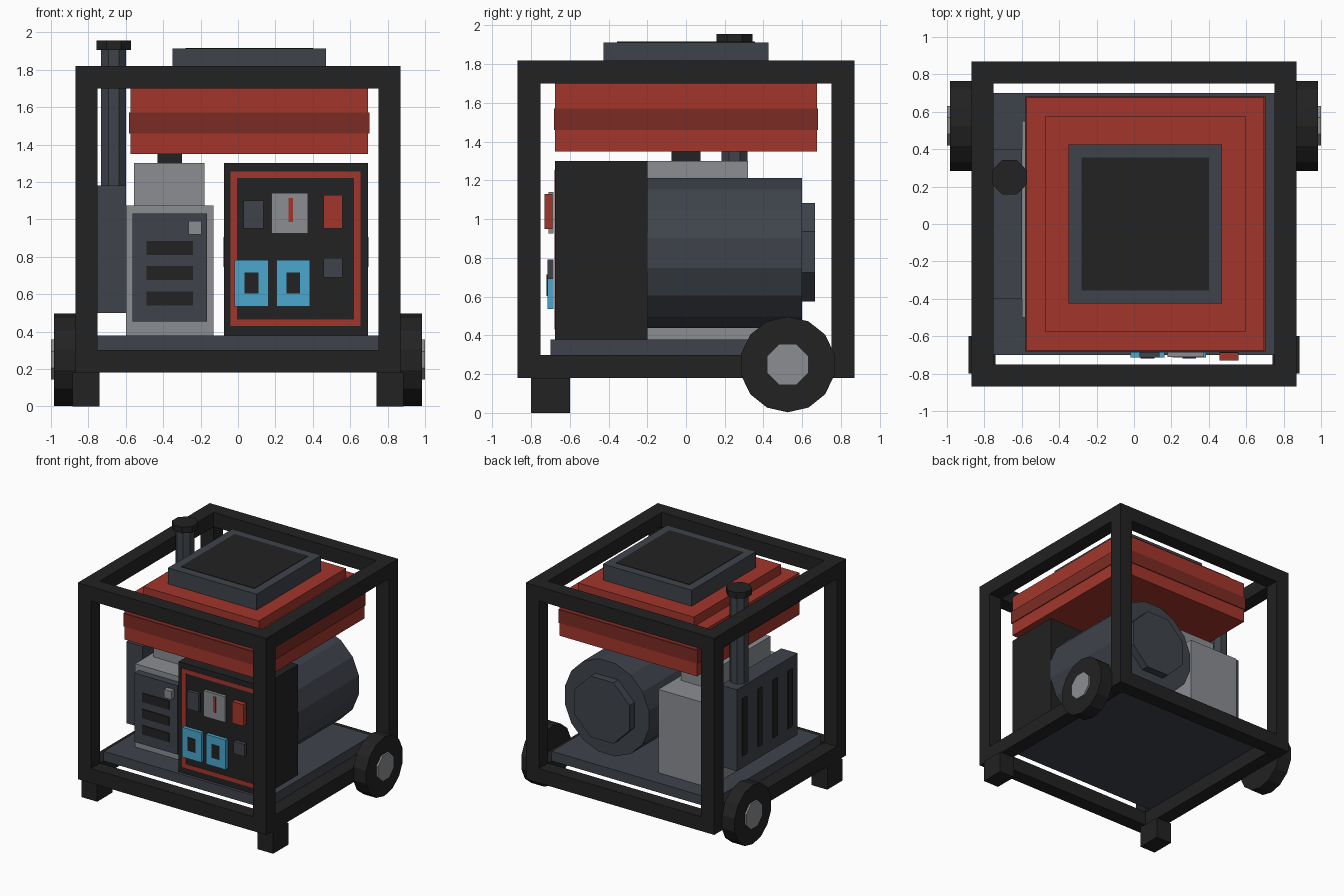
import bpy
import math

if "Cube" in bpy.data.objects:
    bpy.data.objects.remove(bpy.data.objects["Cube"], do_unlink=True)


def make_material(name, r, g, b):
    m = bpy.data.materials.new(name)
    m.use_nodes = True
    m.diffuse_color = (r, g, b, 1)
    m.node_tree.nodes["Principled BSDF"].inputs["Base Color"].default_value = (r, g, b, 1)
    return m


BLACK = make_material("black", 0.016, 0.016, 0.016)
SLATE = make_material("slate grey", 0.049, 0.056, 0.070)
RED = make_material("red", 0.365, 0.037, 0.025)
DARK_RED = make_material("dark red", 0.200, 0.024, 0.017)
METAL = make_material("light metal", 0.262, 0.270, 0.290)
BLUE = make_material("socket blue", 0.070, 0.385, 0.610)


def box(name, mat, x, y, z):
    """Box from (min, max) pairs on each axis."""
    bpy.ops.mesh.primitive_cube_add(
        size=1, location=[(a + b) / 2 for a, b in (x, y, z)])
    ob = bpy.context.object
    ob.name = name
    ob.scale = [b - a for a, b in (x, y, z)]
    bpy.ops.object.transform_apply(location=False, rotation=False, scale=True)
    ob.data.materials.append(mat)
    return ob


def prism(name, mat, sides, radius, axis, centre, span):
    """Regular prism along an axis, with a flat side facing along the other axes."""
    a, b = span
    loc = list(centre)
    loc["xyz".index(axis)] = (a + b) / 2
    bpy.ops.mesh.primitive_cylinder_add(
        vertices=sides, radius=radius, depth=b - a, location=loc)
    ob = bpy.context.object
    ob.name = name
    ob.data.materials.append(mat)
    turn = math.pi / sides
    ob.rotation_euler = {"x": (0, math.pi / 2, 0),
                         "y": (math.pi / 2, 0, 0),
                         "z": (0, 0, 0)}[axis]
    # half-step twist about the prism's own axis
    for v in ob.data.vertices:
        px, py = v.co.x, v.co.y
        v.co.x = px * math.cos(turn) - py * math.sin(turn)
        v.co.y = px * math.sin(turn) + py * math.cos(turn)
    bpy.ops.object.transform_apply(location=False, rotation=True, scale=False)
    return ob


def mirrored(side, a, b):
    return tuple(sorted((side * a, side * b)))


# Tubular frame
OUT, IN = 0.87, 0.75
for sx in (-1, 1):
    for sy in (-1, 1):
        box("frame_post", BLACK, mirrored(sx, IN, OUT), mirrored(sy, IN, OUT), (0.18, 1.82))
for low in (0.18, 1.70):
    level = (low, low + 0.12)
    for s in (-1, 1):
        box("frame_cross_rail", BLACK, (-IN, IN), mirrored(s, IN, OUT), level)
        box("frame_side_rail", BLACK, mirrored(s, IN, OUT), (-IN, IN), level)
box("base_tray", SLATE, (-IN, IN), (-0.70, 0.70), (0.30, 0.38))

# Feet and wheels
for s in (-1, 1):
    box("front_foot", BLACK, mirrored(s, 0.74, 0.885), (-0.80, -0.60), (0, 0.18))
    prism("wheel", BLACK, 14, 0.247, "x", (0, 0.525, 0.25), mirrored(s, 0.865, 0.985))
    prism("wheel_hub", METAL, 8, 0.115, "x", (0, 0.525, 0.25), mirrored(s, 0.95, 1.0))

# Fuel tank with band, raised lid and air filter
box("fuel_tank", RED, (-0.575, 0.695), (-0.675, 0.675), (1.35, 1.70))
box("tank_band", DARK_RED, (-0.582, 0.702), (-0.682, 0.682), (1.46, 1.57))
box("tank_lid", RED, (-0.475, 0.595), (-0.575, 0.575), (1.70, 1.78))
box("filter_housing", SLATE, (-0.35, 0.47), (-0.425, 0.425), (1.78, 1.913))
box("filter_top", BLACK, (-0.28, 0.40), (-0.355, 0.355), (1.911, 1.917))
box("tank_neck", BLACK, (-0.43, -0.30), (-0.075, 0.075), (1.30, 1.35))

# Engine block with starter cover
box("engine_block", METAL, (-0.60, -0.13), (-0.50, 0.55), (0.38, 1.075))
box("cylinder_head", METAL, (-0.555, -0.18), (-0.32, 0.32), (1.075, 1.30))
box("starter_cover", SLATE, (-0.565, -0.165), (-0.56, -0.50), (0.455, 1.03))
for z in (0.54, 0.675, 0.81):
    box("starter_slot", BLACK, (-0.49, -0.24), (-0.567, -0.558), (z, z + 0.075))
box("starter_handle", METAL, (-0.265, -0.195), (-0.60, -0.56), (0.92, 0.99))

# Muffler and exhaust stack
box("muffler", SLATE, (-0.75, -0.60), (-0.40, 0.40), (0.50, 1.18))
for y in (-0.3, -0.1, 0.1, 0.3):
    box("muffler_slot", BLACK, (-0.757, -0.748), (y - 0.03, y + 0.03), (0.60, 1.08))
prism("exhaust_pipe", SLATE, 8, 0.073, "z", (-0.665, 0.25, 0), (1.18, 1.905))
prism("exhaust_cap", BLACK, 8, 0.10, "z", (-0.665, 0.25, 0), (1.905, 1.955))

# Alternator
prism("alternator", SLATE, 16, 0.395, "y", (0.31, 0, 0.825), (-0.20, 0.60))
prism("alternator_cap", SLATE, 8, 0.275, "y", (0.31, 0, 0.83), (0.60, 0.665))

# Control panel with red border
box("control_box", BLACK, (-0.075, 0.695), (-0.675, -0.20), (0.38, 1.30))
TRIM = (-0.679, -0.674)
for z in ((0.43, 0.465), (1.22, 1.255)):
    box("panel_trim_bar", RED, (-0.04, 0.655), TRIM, z)
for x in ((-0.04, -0.005), (0.62, 0.655)):
    box("panel_trim_post", RED, x, TRIM, (0.465, 1.22))

# Panel instruments
box("switch", SLATE, (0.03, 0.135), (-0.715, -0.685), (0.95, 1.10))
box("gauge", METAL, (0.18, 0.375), (-0.710, -0.685), (0.925, 1.14))
box("gauge_needle", RED, (0.27, 0.295), (-0.715, -0.709), (0.985, 1.115))
box("stop_button", RED, (0.457, 0.56), (-0.73, -0.688), (0.95, 1.13))
box("breaker", SLATE, (0.457, 0.56), (-0.715, -0.685), (0.69, 0.793))
for x in (-0.018, 0.205):
    box("socket", BLUE, (x, x + 0.18), (-0.715, -0.685), (0.535, 0.783))
    box("socket_hole", BLACK, (x + 0.053, x + 0.127), (-0.719, -0.714), (0.603, 0.715))
